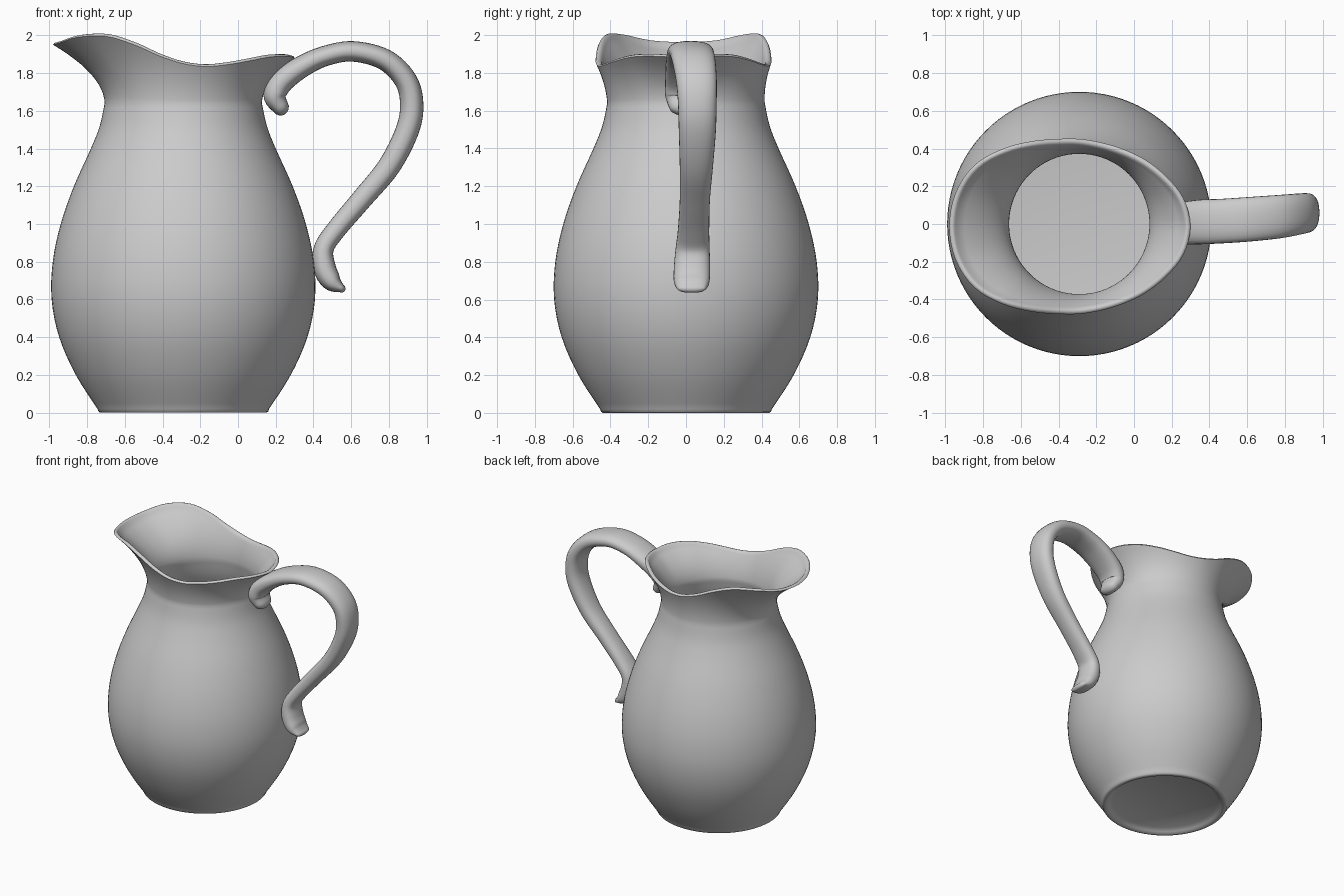
import bpy, bmesh, math
from mathutils import Vector

cube = bpy.data.objects.get("Cube")
if cube:
    bpy.data.objects.remove(cube, do_unlink=True)

GREY = (0.6, 0.6, 0.6, 1.0)
mat = bpy.data.materials.new("grey glaze")
mat.use_nodes = True
mat.diffuse_color = GREY
bsdf = next(n for n in mat.node_tree.nodes if n.type == 'BSDF_PRINCIPLED')
bsdf.inputs["Base Color"].default_value = GREY


def catmull(keys, u):
    """Smooth value at parameter u (in key steps) through a list of tuples."""
    i = min(max(int(u), 0), len(keys) - 2)
    t = u - i
    p1, p2 = keys[i], keys[i + 1]
    p0 = keys[max(i - 1, 0)]
    p3 = keys[min(i + 2, len(keys) - 1)]
    return [0.5 * (2 * b + (c - a) * t + (2 * a - 5 * b + 4 * c - d) * t * t
                   + (3 * b - a - 3 * c + d) * t ** 3)
            for a, b, c, d in zip(p0, p1, p2, p3)]


def sample(keys, steps):
    n = (len(keys) - 1) * steps
    return [catmull(keys, k / steps) for k in range(n + 1)]


def loft(name, rings):
    """Skin a stack of equal rings and close both ends."""
    bm = bmesh.new()
    rows = [[bm.verts.new(p) for p in ring] for ring in rings]
    n = len(rows[0])
    for a, b in zip(rows, rows[1:]):
        for i in range(n):
            j = (i + 1) % n
            bm.faces.new((a[i], a[j], b[j], b[i]))
    bm.faces.new(rows[0])
    bm.faces.new(rows[-1])
    bmesh.ops.recalc_face_normals(bm, faces=bm.faces)
    mesh = bpy.data.meshes.new(name)
    bm.to_mesh(mesh)
    bm.free()
    mesh.materials.append(mat)
    obj = bpy.data.objects.new(name, mesh)
    bpy.context.collection.objects.link(obj)
    bpy.ops.object.select_all(action='DESELECT')
    obj.select_set(True)
    bpy.context.view_layer.objects.active = obj
    bpy.ops.object.shade_smooth_by_angle(angle=math.radians(50))
    return obj


# ---- Jug body: round belly blending into a wavy pouring rim ----
CX, SEG, WALL, NECK_Z, NECK_R = -0.29, 96, 0.045, 1.64, 0.417
belly = [(0.455, 0.02), (0.57, 0.2), (0.658, 0.4), (0.698, 0.6), (0.692, 0.8),
         (0.65, 1.0), (0.58, 1.2), (0.49, 1.4), (0.443, 1.52), (NECK_R, NECK_Z)]
# Rim radius and height every 15 degrees, from spout to handle
rim = [(0.69, 1.95), (0.68, 1.96), (0.645, 1.99), (0.58, 1.995), (0.52, 1.95),
       (0.48, 1.89), (0.464, 1.85), (0.46, 1.835), (0.472, 1.845),
       (0.498, 1.865), (0.532, 1.885), (0.573, 1.888), (0.59, 1.88)]


def point(i, r, z, shift=0.0):
    a = 2 * math.pi * i / SEG
    return (CX - r * math.cos(a), r * math.sin(a) - shift, z)


def circle(r, z):
    return [point(i, r, z) for i in range(SEG)]


def flare(t, inset=0.0, lift=0.0):
    """Ring between the neck (t=0) and the rim (t=1)."""
    ring = []
    for i in range(SEG):
        half = min(i, SEG - i) * 360 / SEG / 15
        rr, rz = catmull(rim, half)
        r = NECK_R + (rr - NECK_R) * t ** 1.9 - inset
        ring.append(point(i, r, NECK_Z + (rz - NECK_Z) * t + lift, 0.013 * t))
    return ring


T = [k / 12 for k in range(1, 13)]
outer = sample(belly, 4)
rings = [circle(0.02, 0.03), circle(0.375, 0.03), circle(0.405, 0.012),
         circle(0.42, 0.0), circle(0.44, 0.0), circle(0.45, 0.006)]
rings += [circle(r, z) for r, z in outer]
rings += [flare(t) for t in T]
# Rounded lip
rings += [flare(1, 0.006, 0.009), flare(1, 0.017, 0.012), flare(1, 0.029, 0.006)]
# Inner wall and floor
rings += [flare(t, 0.038 + (WALL - 0.038) * (1 - t), -0.01 * t) for t in reversed(T)]
rings += [circle(r - WALL, z) for r, z in reversed(outer) if z > 0.08]
rings += [circle(0.43, 0.065), circle(0.40, 0.06), circle(0.02, 0.06)]
loft("jug_body", rings)

# ---- Handle: flattened strap with a curled top end and a flicked lower tip ----
# x, y, z, half thickness, half width
path = [(0.225, -0.01, 1.62, 0.045, 0.08), (0.195, -0.01, 1.68, 0.06, 0.1),
        (0.23, 0.0, 1.755, 0.064, 0.11), (0.34, 0.01, 1.835, 0.058, 0.118),
        (0.46, 0.015, 1.89, 0.054, 0.118), (0.61, 0.025, 1.915, 0.054, 0.118),
        (0.78, 0.04, 1.87, 0.057, 0.115), (0.89, 0.055, 1.76, 0.06, 0.108),
        (0.921, 0.06, 1.63, 0.062, 0.102), (0.895, 0.06, 1.49, 0.062, 0.098),
        (0.80, 0.055, 1.305, 0.06, 0.088), (0.655, 0.047, 1.13, 0.056, 0.08),
        (0.52, 0.04, 0.97, 0.053, 0.083), (0.455, 0.035, 0.87, 0.053, 0.09),
        (0.458, 0.032, 0.77, 0.06, 0.096), (0.497, 0.03, 0.695, 0.052, 0.094),
        (0.548, 0.03, 0.658, 0.022, 0.075)]


def strap_ring(c, tangent, thick, width, n=28):
    side = Vector((-tangent.z, 0, tangent.x)).normalized()
    ring = []
    for k in range(n):
        a = 2 * math.pi * k / n
        ca, sa = math.cos(a), math.sin(a)
        u = math.copysign(abs(ca) ** 0.85, ca) * thick
        v = math.copysign(abs(sa) ** 0.85, sa) * width
        ring.append(c + side * u + Vector((0, v, 0)))
    return ring


pts = sample(path, 6)
pos = [Vector(p[:3]) for p in pts]
tan = [(pos[min(i + 1, len(pos) - 1)] - pos[max(i - 1, 0)]).normalized()
       for i in range(len(pos))]


def dome(i, sign):
    """Rounded end rings, from the strap outward."""
    th, w = pts[i][3:]
    out = []
    for deg in (25, 50, 70, 85):
        a = math.radians(deg)
        out.append(strap_ring(pos[i] + tan[i] * sign * th * math.sin(a), tan[i],
                              th * math.cos(a), w * math.cos(a)))
    return out


strap = dome(0, -1)[::-1]
strap += [strap_ring(c, t, p[3], p[4]) for c, t, p in zip(pos, tan, pts)]
strap += dome(len(pts) - 1, 1)
loft("handle", strap)
